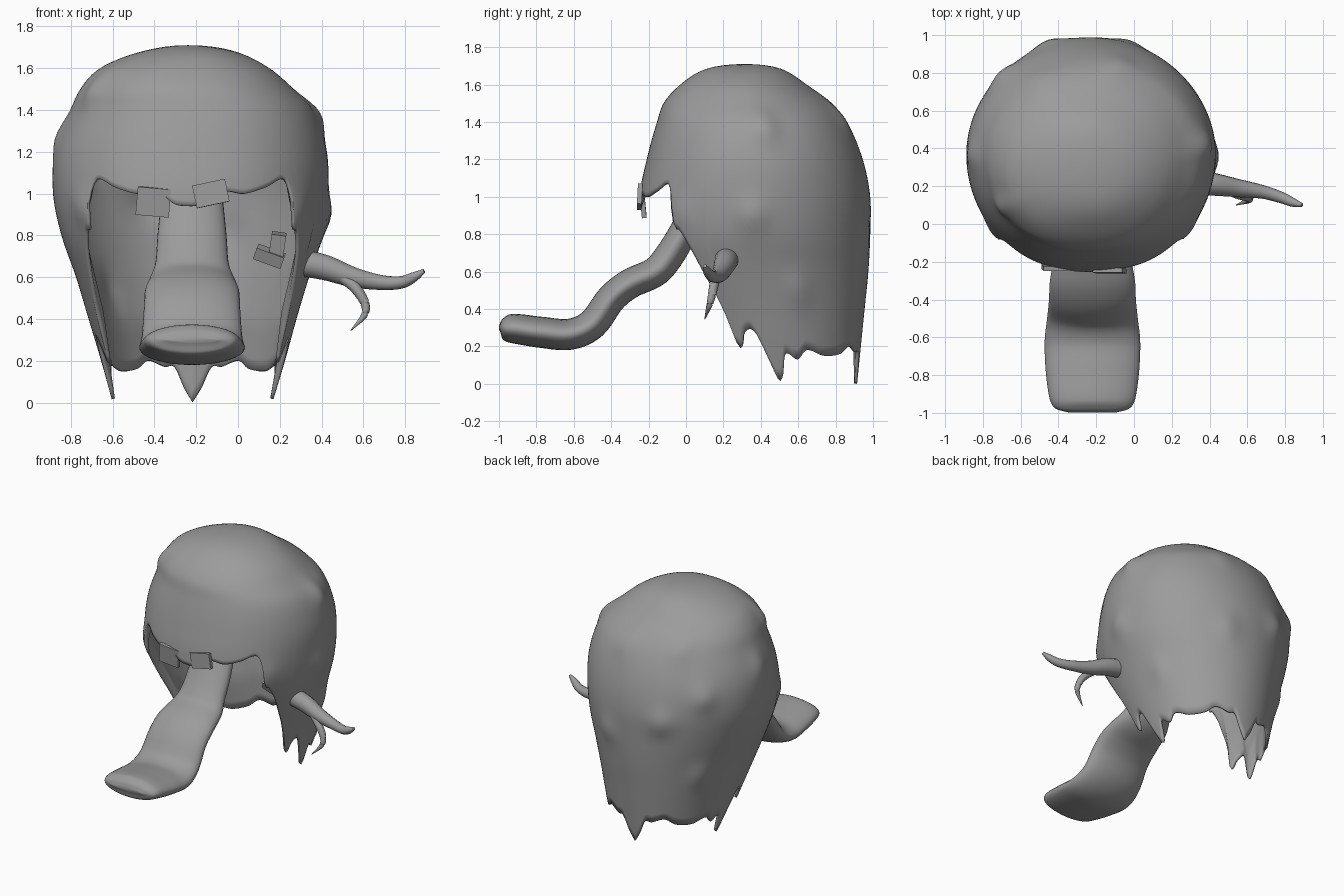
import bpy, bmesh, math
from mathutils import Vector

cube = bpy.data.objects.get("Cube")
if cube:
    bpy.data.objects.remove(cube, do_unlink=True)

TOP = 1.71

grey = bpy.data.materials.new("clay grey")
grey.use_nodes = True
colour = (0.33, 0.33, 0.33, 1)
grey.diffuse_color = colour
grey.node_tree.nodes["Principled BSDF"].inputs["Base Color"].default_value = colour


def add_object(name, bm, smooth=True):
    bmesh.ops.recalc_face_normals(bm, faces=bm.faces)
    mesh = bpy.data.meshes.new(name)
    bm.to_mesh(mesh)
    bm.free()
    mesh.materials.append(grey)
    ob = bpy.data.objects.new(name, mesh)
    bpy.context.collection.objects.link(ob)
    for poly in mesh.polygons:
        poly.use_smooth = smooth
    return ob


def spline(points, x):
    """Catmull-Rom through rows of (x, values...)"""
    n = len(points)
    x = min(max(x, points[0][0]), points[-1][0])
    i = next(k for k in range(n - 1) if x <= points[k + 1][0])
    a, b = points[i], points[i + 1]
    p, q = points[max(i - 1, 0)], points[min(i + 2, n - 1)]
    h = b[0] - a[0]
    t = (x - a[0]) / h
    out = []
    for k in range(1, len(a)):
        ma = (b[k] - p[k]) / (b[0] - p[0]) * h
        mb = (q[k] - a[k]) / (q[0] - a[0]) * h
        out.append((2*t**3 - 3*t*t + 1) * a[k] + (t**3 - 2*t*t + t) * ma
                   + (3*t*t - 2*t**3) * b[k] + (t**3 - t*t) * mb)
    return out


def bridge(bm, rings, closed_ends=True):
    for r0, r1 in zip(rings, rings[1:]):
        for j in range(len(r0)):
            k = (j + 1) % len(r0)
            bm.faces.new((r0[j], r0[k], r1[k], r1[j]))
    if closed_ends:
        bm.faces.new(rings[0])
        bm.faces.new(rings[-1])


# Hair shell: height, right x, left x, front y, back y
levels = [(1.71, -.24, -.24, .32, .32), (1.69, -.42, -.05, .13, .49),
          (1.6, -.66, .15, -.03, .645), (1.5, -.755, .265, -.12, .78),
          (1.4, -.80, .36, -.155, .86), (1.2, -.875, .425, -.21, .945),
          (1, -.885, .43, -.25, .985), (.8, -.845, .405, -.25, .985),
          (.6, -.775, .34, -.2, .975), (.4, -.715, .28, -.1, .955),
          (.2, -.655, .225, 0, .935), (0, -.6, .165, .1, .915)]
shape = [(math.sqrt(TOP - z), *row) for z, *row in levels]
# Ragged hem: degrees from the front, height
hem = [(0, .94), (5, .95), (11, 1.01), (20, 1), (30, 1.03), (40, 1.07), (44, 1.0),
       (47, .84), (50, .82), (58, .65), (64, .42), (66, .22), (69, .2), (73, .27),
       (80, .28), (85, .13), (89, .02), (93, .05), (97, .16), (105, .13), (112, .18),
       (125, .15), (140, .16), (150, .2), (162, .17), (168, .17), (174, .07), (180, 0)]
# Soft lumps: degrees, height, strength
bumps = [(97, 1.38, .05), (89, .9, .04), (-58, 1.5, .04), (-90, 1.28, .03),
         (-135, 1.14, .04), (-151, 1.45, .03), (-160, .95, .04), (-129, .53, .03),
         (162, .8, .03), (165, 1.42, .03), (110, .5, .03),
         (49, .92, .02), (-49, .92, .03)]


def shell_point(deg, v):
    edge = spline(hem, abs(deg))[0]
    z = TOP - (TOP - edge) * v ** 1.7
    right, left, f, b = spline(shape, math.sqrt(TOP - z))
    bulge = 1 + sum(k * math.exp(-((((deg - d + 180) % 360 - 180) / 8) ** 2)
                                 - ((z - h) / .09) ** 2) for d, h, k in bumps)
    t = math.radians(deg)
    s, c = math.sin(t), math.cos(t)
    # Squarer corners at the front
    s = math.copysign(abs(s) ** (.87 if c > 0 else 1), s)
    return ((left + right) / 2 + (left - right) / 2 * s * bulge,
            (f + b) / 2 - (b - f) / 2 * c * bulge, z)


bm = bmesh.new()
COLS, ROWS = 240, 48
rings = [[bm.verts.new(shell_point(-180 + 360 * j / COLS, i / ROWS))
          for j in range(COLS)] for i in range(1, ROWS + 1)]
bridge(bm, rings, False)
crown = bm.verts.new((-.24, .32, TOP))
for j in range(COLS):
    bm.faces.new((crown, rings[0][j], rings[0][(j + 1) % COLS]))
hair = add_object("hair_shell", bm)
# Wall thins towards the hem
group = hair.vertex_groups.new(name="wall")
group.add([ROWS * COLS], 1, "REPLACE")
for i in range(ROWS):
    weight = min(1, .35 + (ROWS - 1 - i) / 6)
    group.add(list(range(i * COLS, (i + 1) * COLS)), weight, "REPLACE")
solid = hair.modifiers.new("thickness", "SOLIDIFY")
solid.thickness = .045
solid.offset = -1
solid.vertex_group = "wall"


# Swept parts: rows of x, y, z, half width, half thickness
def sweep(name, path, sides, steps):
    table = [(i, *row) for i, row in enumerate(path)]
    end = len(path) - 1
    bm, rings = bmesh.new(), []
    for i in range(steps + 1):
        u = end * i / steps
        x, y, z, a, b = spline(table, u)
        ahead = Vector(spline(table, min(u + .05, end))[:3])
        behind = Vector(spline(table, max(u - .05, 0))[:3])
        tangent = (ahead - behind).normalized()
        side = Vector((1, 0, 0)) if abs(tangent.x) < .3 else Vector((0, 1, 0))
        side = (side - tangent * side.dot(tangent)).normalized()
        up = tangent.cross(side)
        ring = []
        for j in range(sides):
            t = math.tau * j / sides
            offset = side * a * math.cos(t) + up * b * math.sin(t)
            ring.append(bm.verts.new(Vector((x, y, z)) + offset))
        rings.append(ring)
    bridge(bm, rings)
    ob = add_object(name, bm)
    bpy.context.view_layer.objects.active = ob
    ob.select_set(True)
    bpy.ops.object.shade_smooth_by_angle(angle=math.radians(50))
    ob.select_set(False)


# Tongue
profile = [(.08, 1.0, .145, .07), (-.02, .8, .165, .077), (-.1, .67, .175, .08),
           (-.17, .595, .2, .08), (-.3, .535, .225, .08), (-.4, .455, .23, .08),
           (-.5, .32, .24, .082), (-.62, .265, .253, .083), (-.77, .275, .248, .083),
           (-.9, .293, .232, .08), (-.955, .297, .215, .072), (-.982, .3, .185, .05),
           (-.999, .3, .12, .01)]
sweep("tongue", [(-.22, y, z, a, b) for y, z, a, b in profile], 32, 72)

# Horn and its spur
horn = [(.3, .22, .67, .065), (.42, .21, .645, .06), (.55, .19, .6, .048),
        (.68, .17, .575, .036), (.78, .14, .575, .03), (.84, .115, .6, .024),
        (.89, .1, .63, .01)]
spur = [(.5, .18, .6, .028), (.56, .155, .55, .026), (.605, .14, .48, .022),
        (.605, .125, .42, .016), (.54, .1, .345, .002)]
for name, path in (("horn", horn), ("horn_spur", spur)):
    sweep(name, [(*p, p[-1]) for p in path], 16, 30)


# Teeth under the fringe and the horn's inner root
def block(name, centre, size, tilt, lean=0):
    bm = bmesh.new()
    bmesh.ops.create_cube(bm, size=1)
    bmesh.ops.scale(bm, vec=size, verts=bm.verts)
    ob = add_object(name, bm, False)
    ob.location = centre
    ob.rotation_euler = (lean, math.radians(tilt), 0)


block("right_tooth", (-.405, -.23, .96), (.16, .025, .135), 5, .1)
block("left_tooth", (-.13, -.247, 1.0), (.16, .025, .11), -12, -.05)
block("horn_root", (.19, .2, .76), (.07, .08, .1), 8, .2)
block("horn_root_tip", (.15, .2, .7), (.14, .06, .06), 20, .4)
